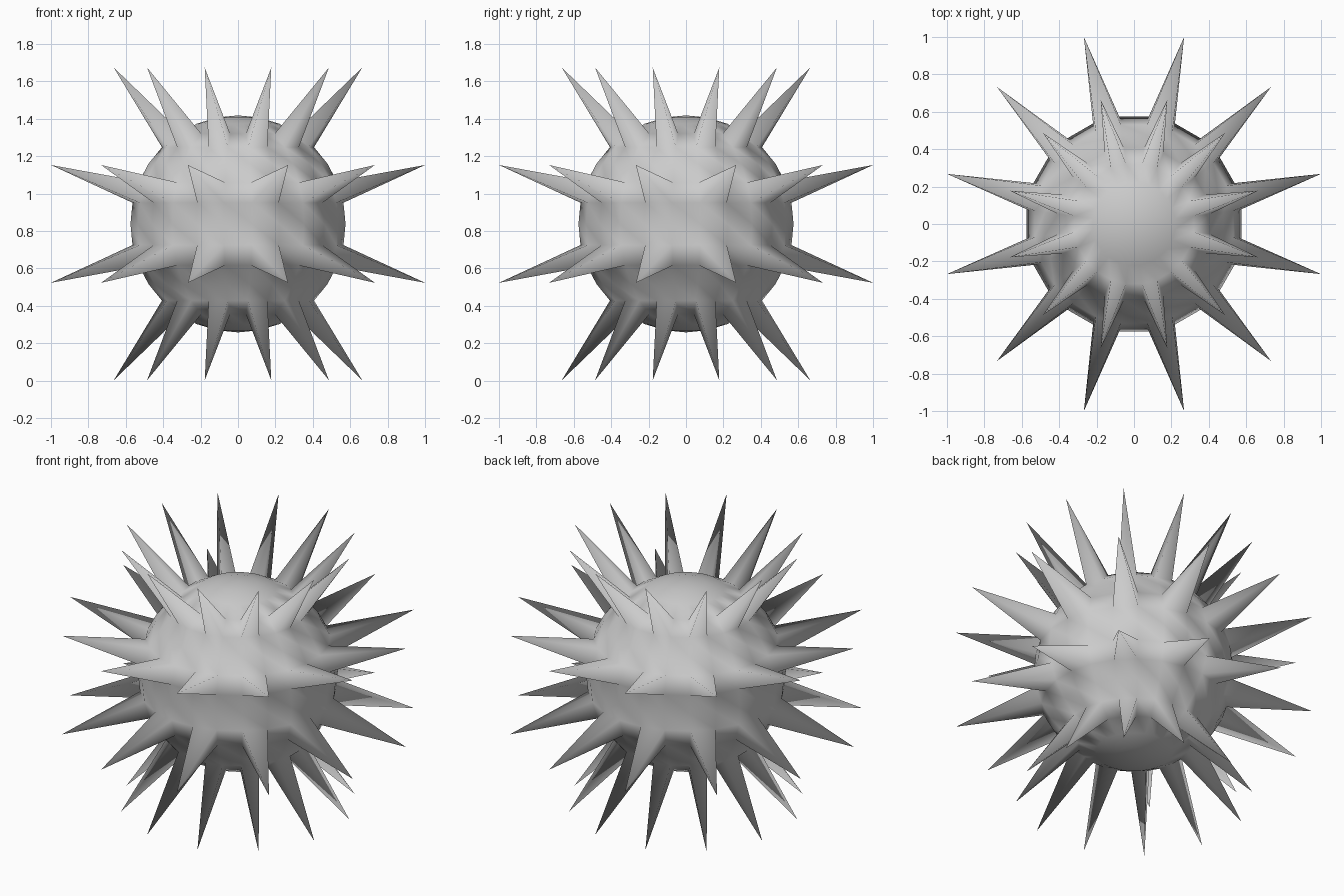
import bpy, bmesh, math
from mathutils import Matrix

if "Cube" in bpy.data.objects:
    bpy.data.objects.remove(bpy.data.objects["Cube"])

R = 0.58          # ball radius
TIP = 1.0825      # distance of spike tips from the centre
CZ = 0.838        # height of the centre
SEG, RINGS = 24, 16

# ball, turned so that faces are centred on the axes
bm = bmesh.new()
bmesh.ops.create_uvsphere(bm, u_segments=SEG, v_segments=RINGS, radius=R)
bmesh.ops.rotate(bm, verts=bm.verts, matrix=Matrix.Rotation(math.radians(7.5), 3, 'Z'))

# pick every second face in four rows for the spikes
picked = []
for f in bm.faces:
    c = f.calc_center_median()
    elev = abs(math.degrees(math.asin(c.z / c.length)))
    col = round(math.degrees(math.atan2(c.y, c.x)) / 15)
    if col % 2 and (abs(elev - 16.9) < 3 or abs(elev - 50.6) < 3):
        picked.append(f)

# pull each picked face out into a four-sided spike
tips = bmesh.ops.poke(bm, faces=picked)["verts"]
for v in tips:
    v.co = v.co.normalized() * TIP

for f in bm.faces:
    f.smooth = True
bmesh.ops.translate(bm, verts=bm.verts, vec=(0, 0, CZ))

mesh = bpy.data.meshes.new("spiked_ball")
bm.to_mesh(mesh)
bm.free()
obj = bpy.data.objects.new("spiked_ball", mesh)
bpy.context.collection.objects.link(obj)
